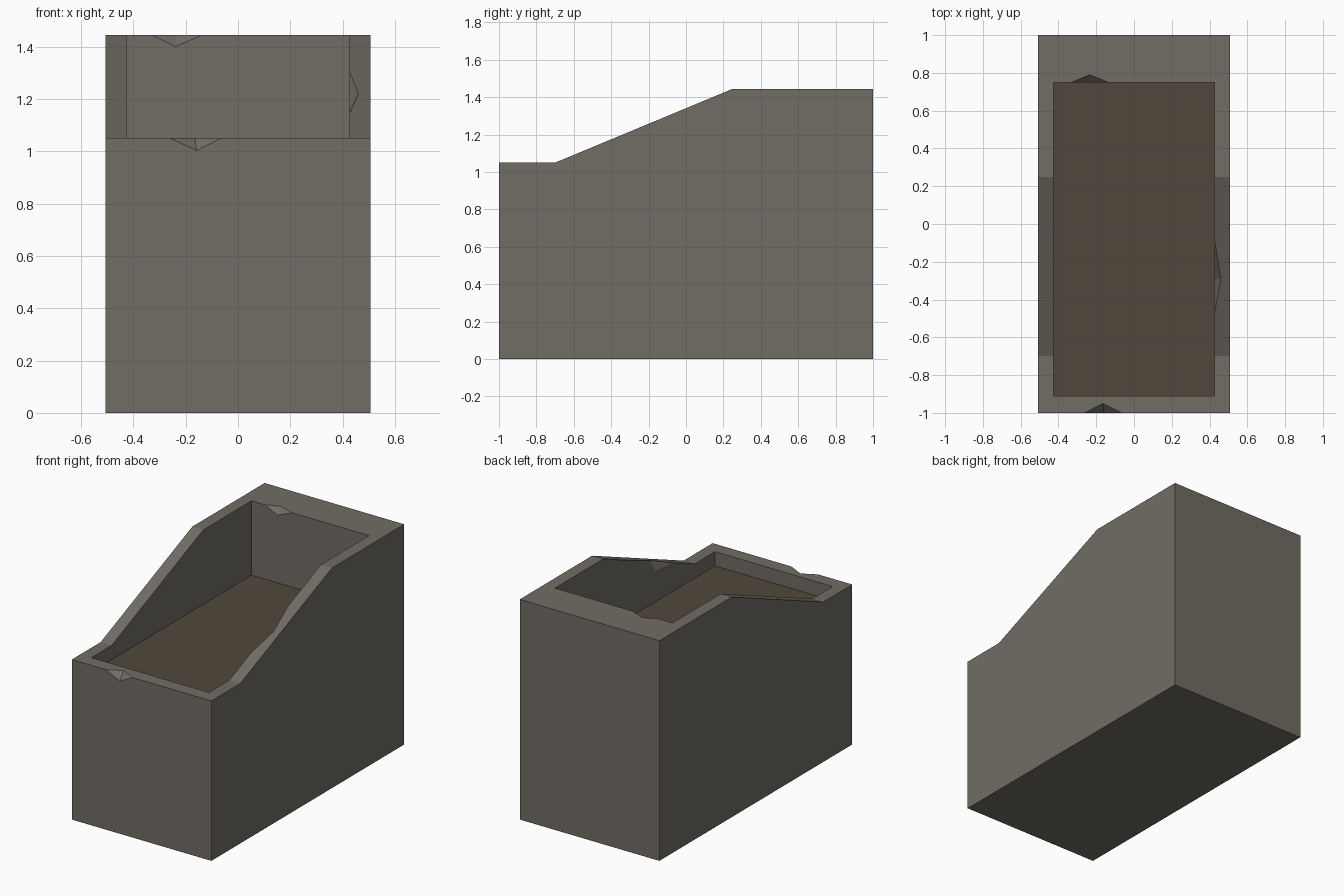
import bpy, bmesh
from mathutils import Vector

if "Cube" in bpy.data.objects:
    bpy.data.objects.remove(bpy.data.objects["Cube"])


def material(name, rgb):
    m = bpy.data.materials.new(name)
    m.diffuse_color = (*rgb, 1)
    m.use_nodes = True
    m.node_tree.nodes["Principled BSDF"].inputs["Base Color"].default_value = m.diffuse_color
    return m


def make_object(name, bm, mat=None):
    bmesh.ops.recalc_face_normals(bm, faces=bm.faces[:])
    me = bpy.data.meshes.new(name)
    bm.to_mesh(me)
    bm.free()
    ob = bpy.data.objects.new(name, me)
    bpy.context.collection.objects.link(ob)
    if mat:
        me.materials.append(mat)
    return ob


def box(name, lo, hi, mat=None):
    bm = bmesh.new()
    bmesh.ops.create_cube(bm, size=1)
    for v in bm.verts:
        v.co = [lo[i] if v.co[i] < 0 else hi[i] for i in range(3)]
    return make_object(name, bm, mat)


def chip_cutter(name, a, b, top, wall):
    """Wedge that chips a rim edge between a and b; top lies on the rim, wall on the upright face."""
    a, b, c, d = (Vector(p) for p in (a, b, top, wall))
    a2 = a + 0.3 * ((a - c) + (a - d))
    b2 = b + 0.3 * ((b - c) + (b - d))
    bm = bmesh.new()
    for p in (a2, b2, c + 0.5 * (c - d), d + 0.5 * (d - c)):
        bm.verts.new(p)
    bmesh.ops.convex_hull(bm, input=bm.verts[:])
    return make_object(name, bm)


def cut(ob, cutter):
    mod = ob.modifiers.new(cutter.name, 'BOOLEAN')
    mod.operation = 'DIFFERENCE'
    mod.solver = 'EXACT'
    mod.object = cutter
    cutter.hide_render = True
    cutter.hide_viewport = True
    cutter.display_type = 'WIRE'


stone = material("grey stone", (0.165, 0.152, 0.129))
earth = material("brown earth", (0.083, 0.064, 0.045))

W = 0.507                      # half width
LOW, HIGH = 1.05, 1.445        # front and back rim heights
Y0, Y1 = -0.70, 0.25           # ends of the sloping rim
SOIL = 0.957
IX, IF, IB = 0.427, -0.91, 0.75  # inner half width, front and back


def rim(y):
    return LOW + (HIGH - LOW) * (y - Y0) / (Y1 - Y0)


# Stone body: side profile extruded across the width
bm = bmesh.new()
profile = [(-1, 0), (1, 0), (1, HIGH), (Y1, HIGH), (Y0, LOW), (-1, LOW)]
face = bm.faces.new([bm.verts.new((-W, y, z)) for y, z in profile])
ext = bmesh.ops.extrude_face_region(bm, geom=[face])
for g in ext["geom"]:
    if isinstance(g, bmesh.types.BMVert):
        g.co.x = W
body = make_object("stone_trough", bm, stone)

# Hollow
cut(body, box("hollow_cutter", (-IX, IF, SOIL - 0.006), (IX, IB, 2)))

# Chips in the rim: back inner edge, front outer edge, right inner edge
cut(body, chip_cutter("back_chip_cutter", (-0.33, IB, HIGH), (-0.135, IB, HIGH),
                      (-0.235, 0.79, HIGH), (-0.24, IB, 1.40)))
cut(body, chip_cutter("front_chip_cutter", (-0.26, -1, LOW), (-0.065, -1, LOW),
                      (-0.165, -0.95, LOW), (-0.158, -1, 1.003)))
cut(body, chip_cutter("right_chip_cutter", (IX, -0.47, rim(-0.47)), (IX, -0.09, rim(-0.09)),
                      (0.46, -0.29, rim(-0.29)), (IX, -0.29, 1.16)))

# Earth filling the bottom of the hollow
box("earth_bed", (-IX, IF, SOIL - 0.006), (IX, IB, SOIL), earth)
